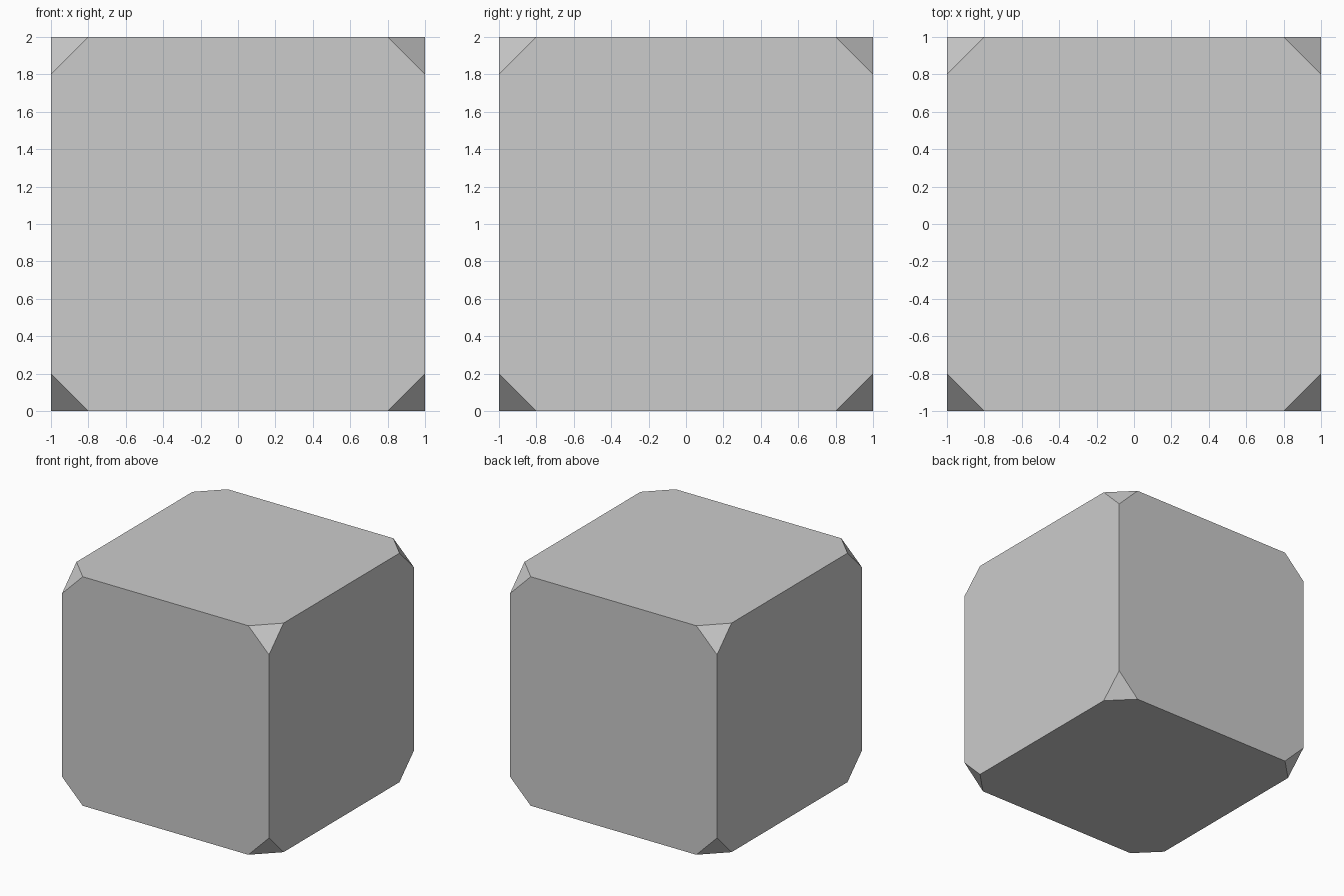
import bpy, bmesh
from math import radians
from itertools import product

if "Cube" in bpy.data.objects:
    bpy.data.objects.remove(bpy.data.objects["Cube"])

SIZE, CUT = 1.0, 0.2   # half width of the cube, corner cut length

# Cube with clipped corners: each corner becomes three points on its edges
bm = bmesh.new()
for signs in product((-1, 1), repeat=3):
    for axis in range(3):
        co = [s * SIZE for s in signs]
        co[axis] *= 1 - CUT
        co[2] += SIZE
        bm.verts.new(co)
bmesh.ops.convex_hull(bm, input=bm.verts[:])
bmesh.ops.dissolve_limit(bm, angle_limit=radians(1), verts=bm.verts[:], edges=bm.edges[:])
bmesh.ops.recalc_face_normals(bm, faces=bm.faces[:])

mesh = bpy.data.meshes.new("clipped_cube")
bm.to_mesh(mesh)
bm.free()
bpy.context.collection.objects.link(bpy.data.objects.new("clipped_cube", mesh))
